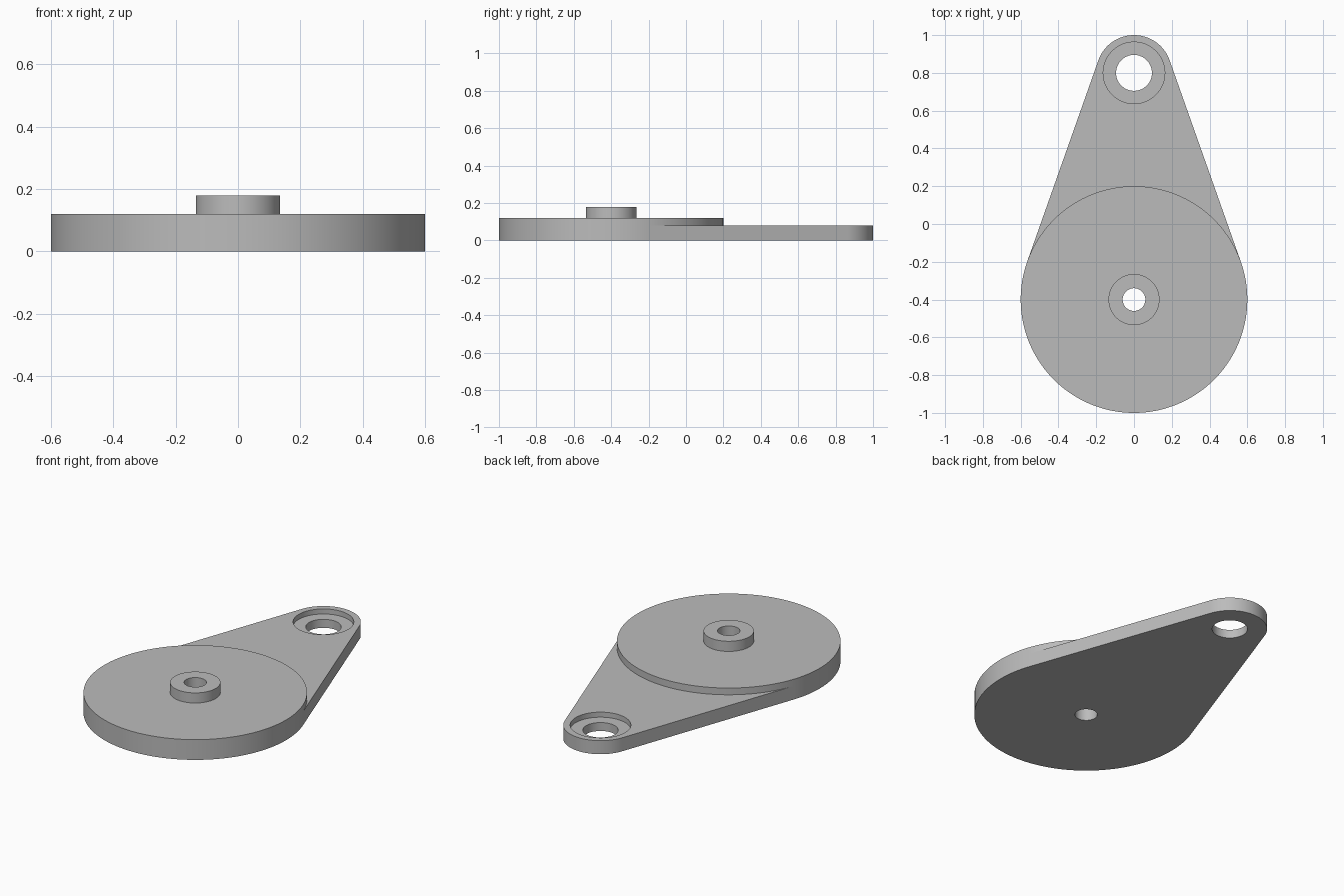
import bpy, bmesh
from math import asin, cos, sin, pi

cube = bpy.data.objects.get("Cube")
if cube:
    bpy.data.objects.remove(cube, do_unlink=True)

DISC_Y, DISC_R, DISC_H = -0.4, 0.6, 0.12
EYE_Y, EYE_R, ARM_H = 0.8, 0.2, 0.08
BORE_R, SEAT_R, SEAT_Z = 0.095, 0.163, 0.05
BOSS_R, BOSS_H, PIN_R = 0.135, 0.18, 0.06

# Angle at which the straight arm sides touch both round ends
TANGENT = asin((DISC_R - EYE_R) / (EYE_Y - DISC_Y))

grey = bpy.data.materials.new("plain grey")
grey.use_nodes = True
colour = (0.5, 0.5, 0.5, 1)
grey.diffuse_color = colour
grey.node_tree.nodes["Principled BSDF"].inputs["Base Color"].default_value = colour


def span(start, end, steps):
    return [start + (end - start) * i / steps for i in range(steps + 1)]


def ring(bm, radius, y, z, angles):
    return [bm.verts.new((radius * cos(a), y + radius * sin(a), z)) for a in angles]


def bridge(bm, lower, upper):
    for i in range(len(lower)):
        j = (i + 1) % len(lower)
        bm.faces.new((lower[i], lower[j], upper[j], upper[i]))


def fill(bm, *loops):
    """Flat face bounded by an outline and a hole."""
    edges = []
    for loop in loops:
        for a, b in zip(loop, loop[1:] + loop[:1]):
            edges.append(bm.edges.get((a, b)) or bm.edges.new((a, b)))
    bmesh.ops.triangle_fill(bm, edges=edges, use_beauty=True)


def finish(bm, name):
    bmesh.ops.recalc_face_normals(bm, faces=bm.faces)
    mesh = bpy.data.meshes.new(name)
    bm.to_mesh(mesh)
    bm.free()
    mesh.materials.append(grey)
    obj = bpy.data.objects.new(name, mesh)
    bpy.context.collection.objects.link(obj)
    bpy.ops.object.select_all(action="DESELECT")
    obj.select_set(True)
    bpy.context.view_layer.objects.active = obj
    bpy.ops.object.shade_smooth_by_angle(angle=pi / 6)


arc = span(TANGENT, pi - TANGENT, 56)
around = arc + span(pi - TANGENT, 2 * pi + TANGENT, 88)[1:-1]
full = span(0, 2 * pi, 96)[:-1]

# Large disc with raised boss and through hole, turned from one profile
bm = bmesh.new()
profile = [(PIN_R, 0), (DISC_R, 0), (DISC_R, DISC_H),
           (BOSS_R, DISC_H), (BOSS_R, BOSS_H), (PIN_R, BOSS_H)]
rings = [ring(bm, r, DISC_Y, z, around) for r, z in profile]
for a, b in zip(rings, rings[1:] + rings[:1]):
    bridge(bm, a, b)
finish(bm, "disc_with_boss")

# Tapered arm that meets the disc along its rim
bm = bmesh.new()
outlines = []
for z in (0, ARM_H):
    eye = ring(bm, EYE_R, EYE_Y, z, arc)
    rim = ring(bm, DISC_R, DISC_Y, z, arc)
    outlines.append(eye + rim[::-1])
bottom, top = outlines
# Outer wall only: the side against the disc stays open
for i in range(-1, len(arc)):
    bm.faces.new((bottom[i], bottom[i + 1], top[i + 1], top[i]))

# Counterbored hole in the arm's end
bore = [ring(bm, r, EYE_Y, z, full) for r, z in
        ((BORE_R, 0), (BORE_R, SEAT_Z), (SEAT_R, SEAT_Z), (SEAT_R, ARM_H))]
for a, b in zip(bore, bore[1:]):
    bridge(bm, a, b)
fill(bm, bottom, bore[0])
fill(bm, top, bore[-1])
finish(bm, "arm")
